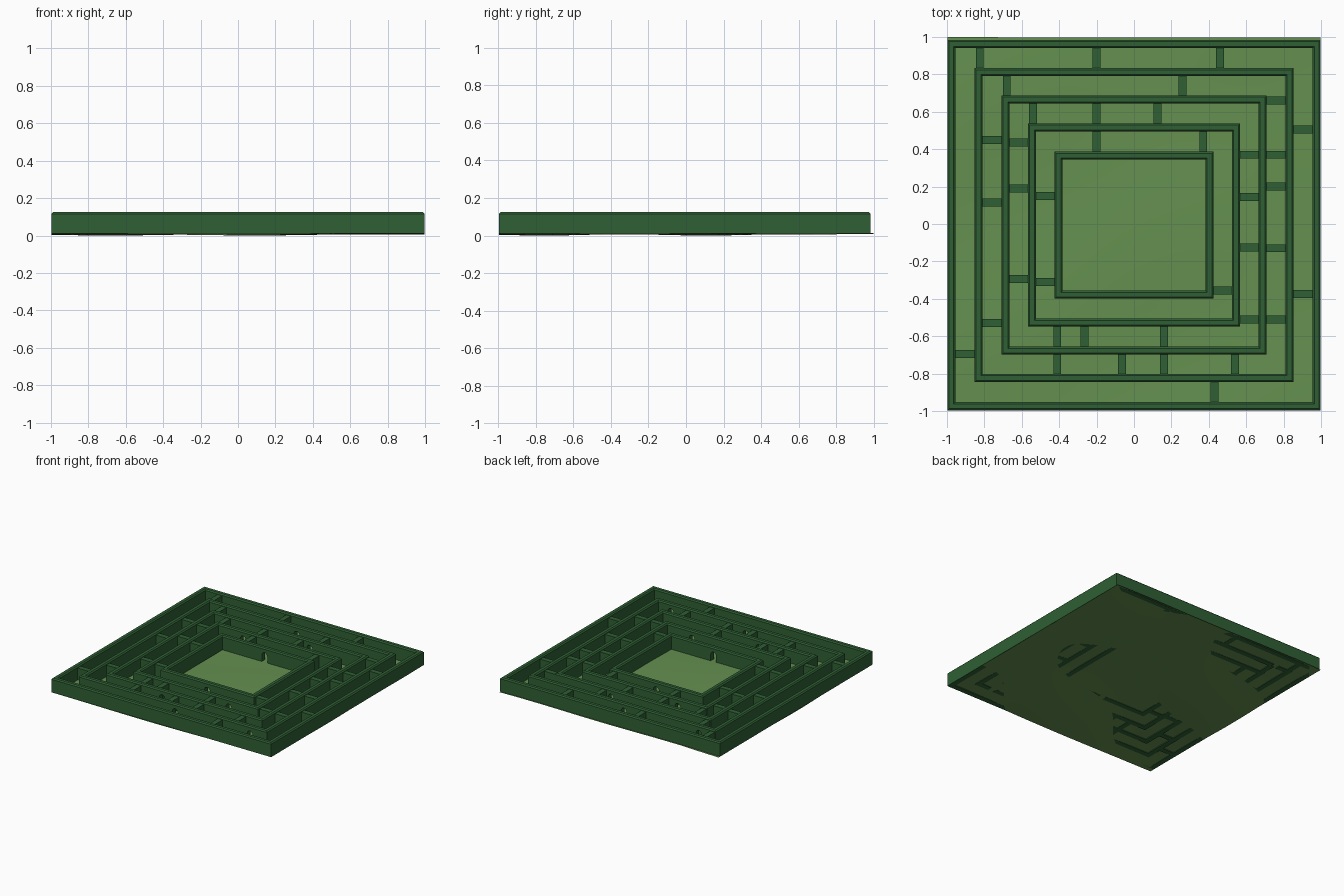
import bpy, bmesh, math

if "Cube" in bpy.data.objects:
    bpy.data.objects.remove(bpy.data.objects["Cube"])

CY = -0.006          # the hedges sit slightly forward of the lawn
Z0, TOP, T = 0.01, 0.125, 0.043


def material(name, col):
    m = bpy.data.materials.new(name)
    m.diffuse_color = (*col, 1)
    m.use_nodes = True
    m.node_tree.nodes["Principled BSDF"].inputs["Base Color"].default_value = m.diffuse_color
    return m


HEDGE = material("hedge_green", (0.028, 0.115, 0.034))
GRASS = material("grass_green", (0.13, 0.28, 0.08))


def finish(bm, name, mat=None):
    bmesh.ops.recalc_face_normals(bm, faces=bm.faces)
    me = bpy.data.meshes.new(name)
    bm.to_mesh(me)
    bm.free()
    ob = bpy.data.objects.new(name, me)
    bpy.context.collection.objects.link(ob)
    if mat:
        me.materials.append(mat)
    return ob


def hedge_ring(name, hx, hy, b=0.009):
    """Rectangular hedge wall: a chamfered profile swept round four mitred corners."""
    prof = [(0, Z0), (0, TOP - b), (b, TOP), (T - b, TOP), (T, TOP - b), (T, Z0)]
    bm = bmesh.new()
    rows = [[bm.verts.new((sx * (hx - d), CY + sy * (hy - d), z)) for d, z in prof]
            for sx, sy in ((-1, -1), (1, -1), (1, 1), (-1, 1))]
    n = len(prof)
    for i in range(4):
        a, c = rows[i], rows[(i + 1) % 4]
        for j in range(n):
            k = (j + 1) % n
            bm.faces.new((a[j], c[j], c[k], a[k]))
    return finish(bm, name, HEDGE)


def add_box(bm, x0, x1, y0, y1, z0, z1):
    r = bmesh.ops.create_cube(bm, size=1)
    for v in r["verts"]:
        v.co = ((x0 + x1) / 2 + v.co.x * (x1 - x0),
                (y0 + y1) / 2 + v.co.y * (y1 - y0),
                (z0 + z1) / 2 + v.co.z * (z1 - z0))


def add_arch(bm, x, y, w=0.05, h=0.088, depth=0.09):
    """Arched doorway cutter through a wall running along x."""
    r = w / 2
    pts = [(-r, -0.02), (r, -0.02)]
    pts += [(r * math.cos(math.pi * i / 8), h - r + r * math.sin(math.pi * i / 8)) for i in range(9)]
    lo = [bm.verts.new((x + px, y - depth / 2, pz)) for px, pz in pts]
    hi = [bm.verts.new((x + px, y + depth / 2, pz)) for px, pz in pts]
    bm.faces.new(lo)
    bm.faces.new(hi[::-1])
    for i in range(len(pts)):
        k = (i + 1) % len(pts)
        bm.faces.new((lo[i], lo[k], hi[k], hi[i]))


# Concentric hedges, outermost first, with the doorway positions along x
rings = [(0.998, 0.99), (0.853, 0.839), (0.709, 0.693), (0.567, 0.543), (0.425, 0.393)]
doors = [[], [0.02, 0.7], [-0.2], [0.3], [0.0]]
for i, ((hx, hy), ds) in enumerate(zip(rings, doors)):
    wall = hedge_ring(f"hedge_ring_{i + 1}", hx, hy)
    if ds:
        bm = bmesh.new()
        for s in (-1, 1):
            for d in ds:
                add_arch(bm, -s * d, CY + s * (hy - T / 2))
        cut = finish(bm, f"doorway_cutter_{i + 1}")
        cut.hide_render = True
        cut.hide_set(True)
        mod = wall.modifiers.new("doorways", "BOOLEAN")
        mod.operation = "DIFFERENCE"
        mod.solver = "EXACT"
        mod.object = cut

# Cross hedges between neighbouring rings, by side
cross = [
    {"back": (-0.825, -0.2, 0.46), "front": (0.43,), "left": (-0.695,), "right": (0.505, -0.375)},
    {"back": (-0.68, 0.26), "front": (-0.41, -0.065, 0.16, 0.54),
     "left": (0.45, 0.115, -0.53), "right": (0.66, 0.37, 0.2, -0.13, -0.51)},
    {"back": (-0.54, -0.2, 0.125), "front": (-0.41, -0.265, 0.16),
     "left": (0.435, 0.19, -0.295), "right": (0.37, 0.145, -0.125, -0.51)},
    {"back": (-0.2, 0.37), "left": (0.15, -0.31), "right": (-0.355,)},
]
W, e, ZC = 0.021, 0.01, 0.112
for i, sides in enumerate(cross):
    (ox, oy), (ix, iy) = rings[i], rings[i + 1]
    bm = bmesh.new()
    for side, ps in sides.items():
        s = 1 if side in ("back", "right") else -1
        for p in ps:
            if side in ("back", "front"):
                a, b = sorted((CY + s * (iy - e), CY + s * (oy - T + e)))
                add_box(bm, p - W, p + W, a, b, Z0, ZC)
            else:
                a, b = sorted((s * (ix - e), s * (ox - T + e)))
                add_box(bm, a, b, p - W, p + W, Z0, ZC)
    finish(bm, f"cross_hedges_{i + 1}", HEDGE)

# Gently uneven lawn
bm = bmesh.new()
bmesh.ops.create_grid(bm, x_segments=40, y_segments=40, size=0.996)
for v in bm.verts:
    x, y = v.co.x, v.co.y
    v.co.z = 0.009 + 0.0045 * math.sin(4.1 * x + 1.3) * math.cos(3.7 * y - 0.6) \
        + 0.0045 * math.sin(2.3 * x - 5.2 * y + 0.4)
    if y > 0.99 and x < -0.7:
        v.co.y = 1.0
lawn = finish(bm, "lawn", GRASS)
for p in lawn.data.polygons:
    p.use_smooth = True
